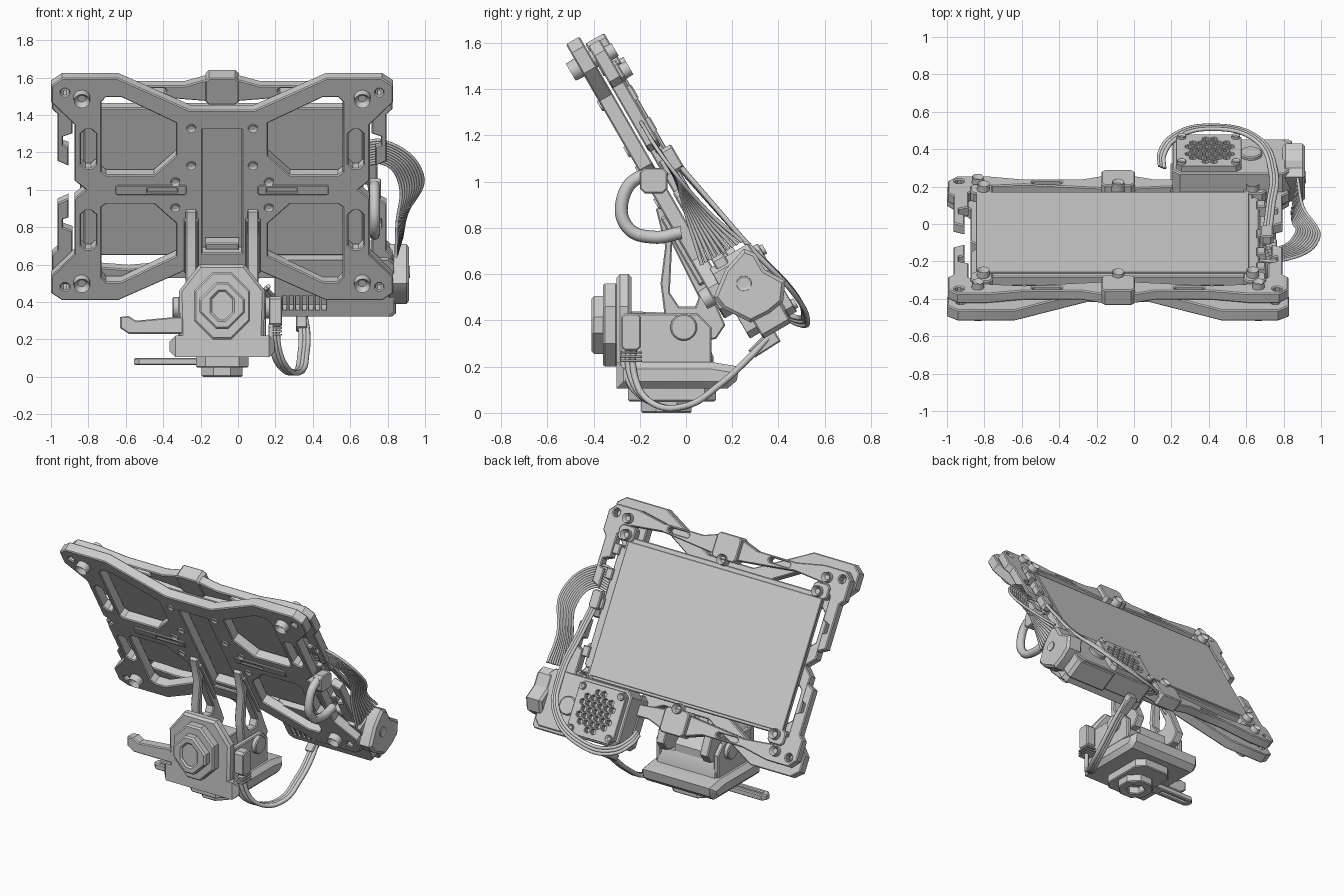
import bpy, bmesh, math
from mathutils import Matrix

if "Cube" in bpy.data.objects:
    bpy.data.objects.remove(bpy.data.objects["Cube"])

CX = -0.085                       # symmetry plane of frame and base
S, C = 0.5, 0.866                 # panel leans 60 degrees from the ground


def basis(a, b, c):
    m = Matrix((a, b, c)).transposed().to_4x4()
    m.translation = (CX, 0, 0)
    return m


PANEL = basis((1, 0, 0), (0, -S, C), (0, C, S))   # (x, up the panel, toward screen side)
XY = basis((1, 0, 0), (0, 1, 0), (0, 0, 1))
XZ = basis((1, 0, 0), (0, 0, 1), (0, 1, 0))
YZ = basis((0, 1, 0), (0, 0, 1), (1, 0, 0))
VC = 0.955                        # middle height of the panel along its slope


def finish(name, bm, m, angle=30):
    bm.transform(m)
    bmesh.ops.remove_doubles(bm, verts=bm.verts, dist=1e-4)
    bmesh.ops.recalc_face_normals(bm, faces=bm.faces)
    me = bpy.data.meshes.new(name)
    bm.to_mesh(me)
    bm.free()
    me.shade_smooth()
    me.set_sharp_from_angle(angle=math.radians(angle))
    bpy.context.collection.objects.link(bpy.data.objects.new(name, me))


def curve_to_object(name, cu, m, angle=30):
    ob = bpy.data.objects.new(name + "_curve", cu)
    bpy.context.collection.objects.link(ob)
    bpy.context.view_layer.update()
    me = bpy.data.meshes.new_from_object(ob.evaluated_get(bpy.context.evaluated_depsgraph_get()))
    bm = bmesh.new()
    bm.from_mesh(me)
    bpy.data.objects.remove(ob)
    bpy.data.meshes.remove(me)
    finish(name, bm, m, angle)


def plate(name, loops, d0, d1, m=PANEL, bev=0.006):
    """Extrude an outline with optional holes between two depths, chamfered."""
    cu = bpy.data.curves.new(name, 'CURVE')
    cu.dimensions, cu.fill_mode = '2D', 'BOTH'
    cu.extrude, cu.bevel_depth = (d1 - d0) / 2 - bev, bev
    cu.bevel_resolution, cu.offset = 0, -bev
    for pts in loops:
        sp = cu.splines.new('POLY')
        sp.points.add(len(pts) - 1)
        for p, q in zip(sp.points, pts):
            p.co = (q[0], q[1], 0, 1)
        sp.use_cyclic_u = True
    curve_to_object(name, cu, m @ Matrix.Translation((0, 0, (d0 + d1) / 2)))


def cable(name, pts, r, m=XY):
    cu = bpy.data.curves.new(name, 'CURVE')
    cu.dimensions, cu.resolution_u = '3D', 8
    cu.bevel_depth, cu.bevel_resolution, cu.use_fill_caps = r, 2, True
    sp = cu.splines.new('BEZIER')
    sp.bezier_points.add(len(pts) - 1)
    for p, q in zip(sp.bezier_points, pts):
        p.co = (q[0] - CX, q[1], q[2])
        p.handle_left_type = p.handle_right_type = 'AUTO'
    curve_to_object(name, cu, m, 60)


def rect(x0, x1, y0, y1, c=0.0):
    if not c:
        return [(x0, y0), (x1, y0), (x1, y1), (x0, y1)]
    return [(x0 + c, y0), (x1 - c, y0), (x1, y0 + c), (x1, y1 - c),
            (x1 - c, y1), (x0 + c, y1), (x0, y1 - c), (x0, y0 + c)]


def ngon(x, y, r, n):
    return [(x + r * math.cos(2 * math.pi * (i + .5) / n), y + r * math.sin(2 * math.pi * (i + .5) / n)) for i in range(n)]


def flip(pts, sx, sy):
    return [(x * sx, VC + y * sy) for x, y in pts]


def bolt(name, x, y, d, h, r, m=PANEL):
    """Socket head bolt; negative h points the head the other way."""
    bm = bmesh.new()
    bmesh.ops.create_cone(bm, cap_ends=True, segments=14, radius1=r, radius2=r * .92, depth=abs(h))
    bm.normal_update()
    top = [f for f in bm.faces if f.normal.z > .9]
    bmesh.ops.inset_individual(bm, faces=top, thickness=r * .45)
    bmesh.ops.translate(bm, verts=top[0].verts, vec=(0, 0, -abs(h) * .5))
    if h < 0:
        bm.transform(Matrix.Rotation(math.pi, 4, 'X'))
    finish(name, bm, m @ Matrix.Translation((x, y, d + h / 2)))


QUADS = [(sx, sy) for sx in (-1, 1) for sy in (-1, 1)]

# front X-shaped carrier plate with openings
q = [(.17, .488), (.556, .685), (.856, .685), (.914, .64), (.914, .537), (.79, .40), (.79, .055), (.73, 0)]
outline = (q + [(x, -y) for x, y in q[-2::-1]] + [(-x, -y) for x, y in q] + [(-x, y) for x, y in q[-2::-1]])
loops = [flip(outline, 1, 1), rect(-.105, .105, VC - .39, VC + .37)]
for sx, sy in QUADS:
    loops += [flip([(.246, .41), (.54, .57), (.62, .57), (.645, .54), (.645, .11), (.62, .09), (.364, .09), (.246, .21)], sx, sy),
              flip(rect(.675, .755, .13, .37, .025), sx, sy),
              flip(ngon(.84, .60, .022, 8), sx, sy)]
plate("carrier_plate", loops, .347, .415)
for s in (-1, 1):
    plate("sliding_clip", [flip(rect(.19, .57, -.03, .03, .01), s, 1), flip(rect(.24, .4, -.012, .012), s, 1)], .338, .36, bev=.004)
    for x, v in ((.165, .38), (.165, .15), (.25, .05), (.25, -.11), (.165, -.2)):
        bolt("carrier_bolt", s * x, VC + v, .355, -.016, .027)
plate("cable_stop", [rect(-.09, .09, .58, .62)], .35, .42)

# screen and its bezel
plate("screen_body", [rect(-.74, .72, .50, 1.41)], .43, .49)
plate("screen_glass", [rect(-.76, .70, .52, 1.38)], .485, .50, bev=.003)
plate("screen_side_strip", [rect(.70, .755, .56, 1.34, .02)], .43, .49)
for v in (.62, .93, 1.12, 1.28):
    plate("side_connector", [rect(.74, .79, v, v + .07)], .44, .505)

# rear frame: mirrored rails with hooked ends, clips and bolts
half = [(.09, .63), (.2, .595), (.5, .595), (.7, .63), (.86, .63), (.91, .58), (.91, .45), (.88, .42), (.88, .13),
        (.82, .10), (.82, .22), (.85, .23), (.85, .28), (.80, .30), (.80, .45), (.72, .52), (.5, .54), (.2, .51), (.09, .50)]
for s in (-1, 1):
    rail = half + [(-x, y) for x, y in half[::-1]]
    holes = [flip(rect(.3, .46, .55, .58, .01), k, s) for k in (-1, 1)]
    holes += [flip(ngon(.85, .575, .025, 8), k, s) for k in (-1, 1)]
    plate("frame_rail", [flip(rail, 1, s)] + holes, .425, .485)
    plate("rail_clip", [flip(rect(-.09, .09, .48, .645, .02), 1, s)], .42, .515)
    bolt("clip_bolt", 0, VC + s * .48, .48, .055, .036)
for sx, sy in QUADS:
    bolt("screen_bolt", sx * .72, VC + sy * .46, .48, .055, .036)
    bolt("frame_bolt", sx * .75, VC + sy * .56, .475, .045, .034)
    bolt("carrier_corner_bolt", sx * .75, VC + sy * .57, .36, -.055, .046)
    plate("spacer", [ngon(sx * .75, VC + sy * .57, .04, 12)], .40, .44, bev=.003)
    plate("screen_tab", [flip(rect(.67, .79, .42, .52, .02), sx, sy)], .44, .50)

# struts linking panel and base hinge
strut = [(-.13, .88), (-.08, .93), (.13, .47), (.17, .38), (.13, .32), (-.05, .29), (-.09, .40), (-.11, .56), (-.09, .72)]
gap = [(-.06, .73), (-.07, .52), (-.03, .46), (.04, .46), (.055, .50)]
for s in (-1, 1):
    a, b = sorted((s * .135, s * .195))
    plate("strut", [strut, gap], a, b, YZ)
    plate("strut_foot", [flip(rect(.125, .205, -.52, -.16, .02), s, 1)], .325, .352)
    plate("base_cheek", [[(-.25, .2), (-.25, .43), (.05, .43), (.11, .37), (.11, .2)]], *sorted((s * .2, s * .235)), YZ)
    plate("hinge_cap", [ngon(-.01, .37, .058, 20)], *sorted((s * .23, s * .265)), YZ)

# base block, skirt and foot
plate("base_body", [[(-.25, .15), (-.25, .31), (.09, .31), (.12, .24), (.12, .15)]], -.22, .22, YZ)
plate("base_core", [[(-.25, .25), (-.25, .44), (.0, .43), (.09, .36), (.09, .25)]], -.11, .11, YZ)
plate("base_front_plate", [[(-.22, .13), (.22, .13), (.23, .46), (.12, .6), (-.12, .6), (-.23, .46)]], -.30, -.235, XZ, .015)
plate("base_skirt", [[(-.30, .105), (.18, .105), (.22, .14), (.23, .20), (.11, .22), (-.30, .22)]], -.28, .28, YZ, .03)
plate("foot_collar", [rect(-.14, .14, -.25, .13, .05)], .05, .12, XY)
plate("foot_ring", [ngon(0, -.085, .118, 8), ngon(0, -.085, .06, 6)], 0, .06, XY)

# front knob in stacked octagons
knob = lambda w, h, c: [(x, y + .38) for x, y in rect(-w, w, -h, h, c)]
plate("knob_base", [knob(.15, .18, .10)], -.36, -.295, XZ, .01)
plate("knob_face", [knob(.122, .125, .09), knob(.055, .075, .04)], -.408, -.35, XZ, .01)
plate("knob_insert", [knob(.06, .08, .04)], -.395, -.35, XZ, .005)

# two clamp levers
plate("upper_lever", [[(-.545, .32), (-.50, .325), (-.46, .30), (-.25, .32), (-.04, .32), (-.04, .215), (-.12, .215), (-.2, .23), (-.5, .23), (-.545, .26)]],
      -.295, -.225, XZ)
plate("lower_lever", [rect(-.47, 0, -.13, -.05, .025), rect(-.43, -.22, -.1, -.08)], .062, .1, XY)

# computer case with vents and fan grille, hung under the screen corner
slots = [rect(.325 + .035 * i, .345 + .035 * i, .18, .27) for i in range(7)]
plate("case_cover", [rect(.28, .92, .14, .49, .03)] + slots, .40, .47, bev=.002)
plate("case_body", [rect(.29, .92, .13, .50, .04)], .46, .60)
FX, FV = .49, .31
grille = [ngon(FX + .045 * (i + (j % 2) / 2), FV + .04 * j, .019, 6)
          for j in range(-3, 4) for i in range(-3, 4)
          if math.hypot(.045 * (i + (j % 2) / 2), .04 * j) < .125]
plate("fan_grille", [rect(FX - .18, FX + .17, FV - .17, FV + .17, .03)] + grille, .595, .635, bev=.003)
for sx, sy in QUADS:
    bolt("fan_bolt", FX - .005 + sx * .145, FV + sy * .135, .63, .02, .024)
plate("case_dial", [ngon(.71, .3, .06, 16)], .59, .62)
plate("case_end_block", [[(.12, .50), (.17, .62), (.25, .71), (.30, .69), (.34, .62), (.43, .57), (.42, .48), (.36, .43), (.28, .39), (.16, .45)]],
      .88, 1.0, YZ, .015)
bolt("end_block_bolt", .25, .56, .99, .015, .035, YZ)
plate("port_block", [rect(.62, .93, .11, .27, .02)], .45, .59)

# flat ribbon of parallel strands
for i in range(10):
    t = i / 9 - .5
    cable("ribbon_strand", [(.66, 1.11 + .14 * t, .46), (.78, 1.12 + .14 * t, .46), (.925 + .12 * t, .95 + .06 * t, .47),
                            (.875 + .05 * t, .70, .47 + .1 * t), (.86 + .03 * t, .52, .48 + .2 * t)], .0085, PANEL)

# looped cable behind the panel
cable("loop_cable", [(.73, -.08, 1.01), (.73, -.2, 1.02), (.73, -.275, .92), (.73, -.25, .80), (.73, -.14, .76), (.73, -.02, .78)], .028)
plate("loop_plug", [rect(-.2, -.08, .95, 1.06, .02)], .785, .85, YZ)

# flat cable arching over the computer case, as parallel strands
arch = [(.71, .98, .50), (.73, .75, .545), (.745, .48, .60), (.66, .24, .66), (.42, .10, .655), (.23, .11, .61), (.15, .2, .55), (.15, .26, .50)]
for i in (-1, 0, 1):
    k = 1 + .045 * i
    cable("case_cable", [(.42 + (x - .42) * k, .5 + (v - .5) * k, w) for x, v, w in arch], .011, PANEL)
plate("case_cable_plug", [rect(.76, .83, .92, 1.04, .015)], .47, .525)

# flat power cable from base to case, with ribbed plugs
lead = [(.2, -.235, .36), (.2, -.24, .16), (.25, -.15, .045), (.325, .0, .03), (.35, .15, .125), (.355, .27, .235), (.34, .36, .33)]
for i in (-1, 0, 1):
    cable("power_cable", [(x + .018 * i, y + (.018 * i if y < -.2 else 0), z) for x, y, z in lead], .014)
plate("base_plug", [rect(-.28, -.195, .27, .43, .015)], .25, .32, YZ)
for i in range(3):
    plate("plug_rib", [rect(-.285, -.19, .22 + .018 * i, .23 + .018 * i)], .25, .32, YZ, .002)
plate("case_plug", [[(.27, .27), (.30, .24), (.41, .31), (.38, .36), (.35, .35)]], .395, .455, YZ)
